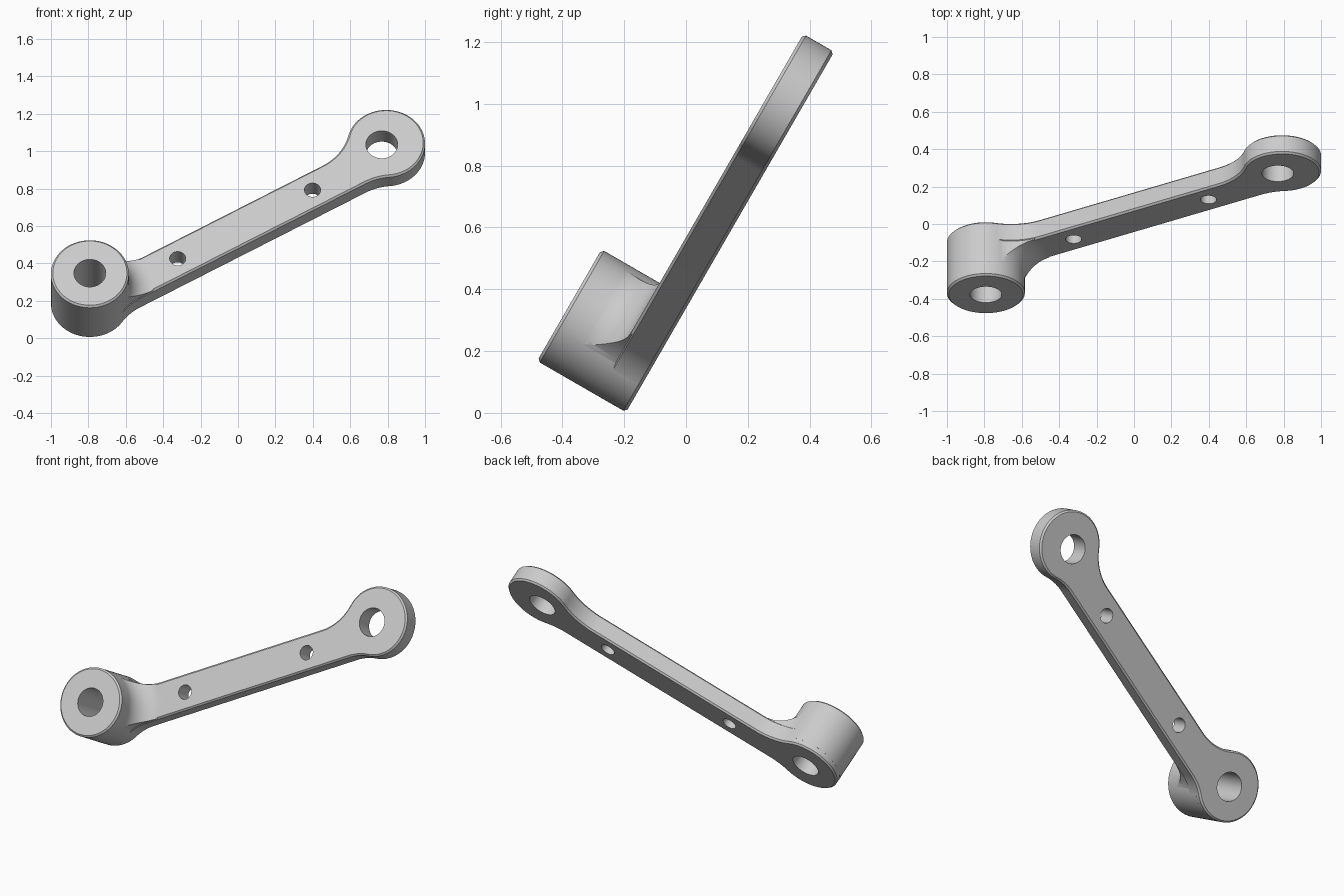
import bpy
import bmesh
from math import atan2, cos, sin, sqrt, pi, radians
from mathutils import Matrix

R_END = 0.208      # radius of both rounded ends
SPAN = 1.837       # distance between the end centres
LOW, HIGH = 0.158, 0.054   # bar edges either side of the centre line
NECK = 0.3         # blend radius between bar and ends
PLATE, BOSS = 0.115, 0.332  # thicknesses
FILLET = 0.13      # blend between boss and plate
BEVEL = 0.01

if "Cube" in bpy.data.objects:
    bpy.data.objects.remove(bpy.data.objects["Cube"], do_unlink=True)


def arc(cx, cy, r, a, b, n):
    return [(cx + r * cos(a + (b - a) * i / n), cy + r * sin(a + (b - a) * i / n))
            for i in range(n + 1)]


def circle(r, x=0, y=0, n=96):
    return arc(x, y, r, 0, 2 * pi, n)[:-1]


def outline(inset=0):
    """Two round ends joined by an offset straight bar with blended necks."""
    def reach(edge):
        return sqrt((NECK + R_END) ** 2 - (NECK + edge) ** 2)
    dl, du = reach(LOW), reach(HIGH)
    yl, yu = LOW + NECK, HIGH + NECK
    r, f = R_END - inset, NECK + inset
    pts = arc(dl, -yl, f, atan2(yl, -dl), pi / 2, 16)
    pts += arc(SPAN - dl, -yl, f, pi / 2, atan2(yl, dl), 16)
    pts += arc(SPAN, 0, r, atan2(-yl, -dl), atan2(yu, -du), 64)
    pts += arc(SPAN - du, yu, f, atan2(-yu, du), -pi / 2, 20)
    pts += arc(du, yu, f, -pi / 2, atan2(-yu, -du), 20)
    pts += arc(0, 0, r, atan2(yu, du), atan2(-yl, dl) + 2 * pi, 64)
    return [p for i, p in enumerate(pts)
            if abs(p[0] - pts[i - 1][0]) + abs(p[1] - pts[i - 1][1]) > 1e-5]


def loft(name, rings):
    """Closed solid through a stack of (points, height) rings."""
    bm = bmesh.new()
    loops = [[bm.verts.new((x, y, z)) for x, y in pts] for pts, z in rings]
    for lo, hi in zip(loops, loops[1:]):
        for i in range(len(lo)):
            bm.faces.new((lo[i - 1], lo[i], hi[i], hi[i - 1]))
    bm.faces.new(loops[0][::-1])
    bm.faces.new(loops[-1])
    bmesh.ops.recalc_face_normals(bm, faces=bm.faces)
    mesh = bpy.data.meshes.new(name)
    bm.to_mesh(mesh)
    bm.free()
    ob = bpy.data.objects.new(name, mesh)
    bpy.context.collection.objects.link(ob)
    return ob


def combine(target, tool, operation):
    """Apply a boolean and remove the helper."""
    tool.hide_render = True
    mod = target.modifiers.new("combine", 'BOOLEAN')
    mod.object, mod.operation, mod.solver = tool, operation, 'EXACT'
    graph = bpy.context.evaluated_depsgraph_get()
    mesh = bpy.data.meshes.new_from_object(target.evaluated_get(graph))
    target.modifiers.clear()
    target.data = mesh
    bpy.data.objects.remove(tool, do_unlink=True)


# Flat lever plate with chamfered rims
lever = loft("lever_arm", [(outline(BEVEL), 0), (outline(), BEVEL),
                           (outline(), PLATE - BEVEL), (outline(BEVEL), PLATE)])

# Flared blend around the boss, trimmed to the plate outline
blend = [(circle(R_END + FILLET), 0.03)]
for r, z in arc(R_END + FILLET, PLATE + FILLET, FILLET, -pi / 2, -pi, 16):
    blend.append((circle(r - 0.0005), z))
flare = loft("boss_flare", blend)
trim = loft("flare_trim", [(outline(0.004), 0.02), (outline(0.004), BOSS)])
combine(flare, trim, 'INTERSECT')
combine(lever, flare, 'UNION')

# Tall round boss
boss = loft("boss", [(circle(R_END + 0.0003), 0.04),
                     (circle(R_END + 0.0003), BOSS - BEVEL),
                     (circle(R_END - BEVEL), BOSS)])
combine(lever, boss, 'UNION')

# Two large bores and two small bolt holes
for r, x, y in ((0.085, 0, 0), (0.085, 1.811, 0.002),
                (0.043, 0.514, -0.052), (0.043, 1.35, -0.052)):
    pts = circle(r, x, y, 64)
    combine(lever, loft("hole_cutter", [(pts, -0.1), (pts, 0.5)]), 'DIFFERENCE')

# Tilt into place
lever.data.transform(Matrix.Rotation(radians(60), 4, 'X')
                     @ Matrix.Translation((-0.792, 0.113, 0.169))
                     @ Matrix.Rotation(radians(30.42), 4, 'Z'))

# Plain grey metal
grey = bpy.data.materials.new("grey_metal")
grey.use_nodes = True
colour = (0.6, 0.6, 0.6, 1)
grey.diffuse_color = colour
grey.node_tree.nodes["Principled BSDF"].inputs["Base Color"].default_value = colour
lever.data.materials.clear()
lever.data.materials.append(grey)
for face in lever.data.polygons:
    face.material_index = 0

bpy.ops.object.select_all(action='DESELECT')
lever.select_set(True)
bpy.context.view_layer.objects.active = lever
bpy.ops.object.shade_smooth_by_angle(angle=radians(30))
